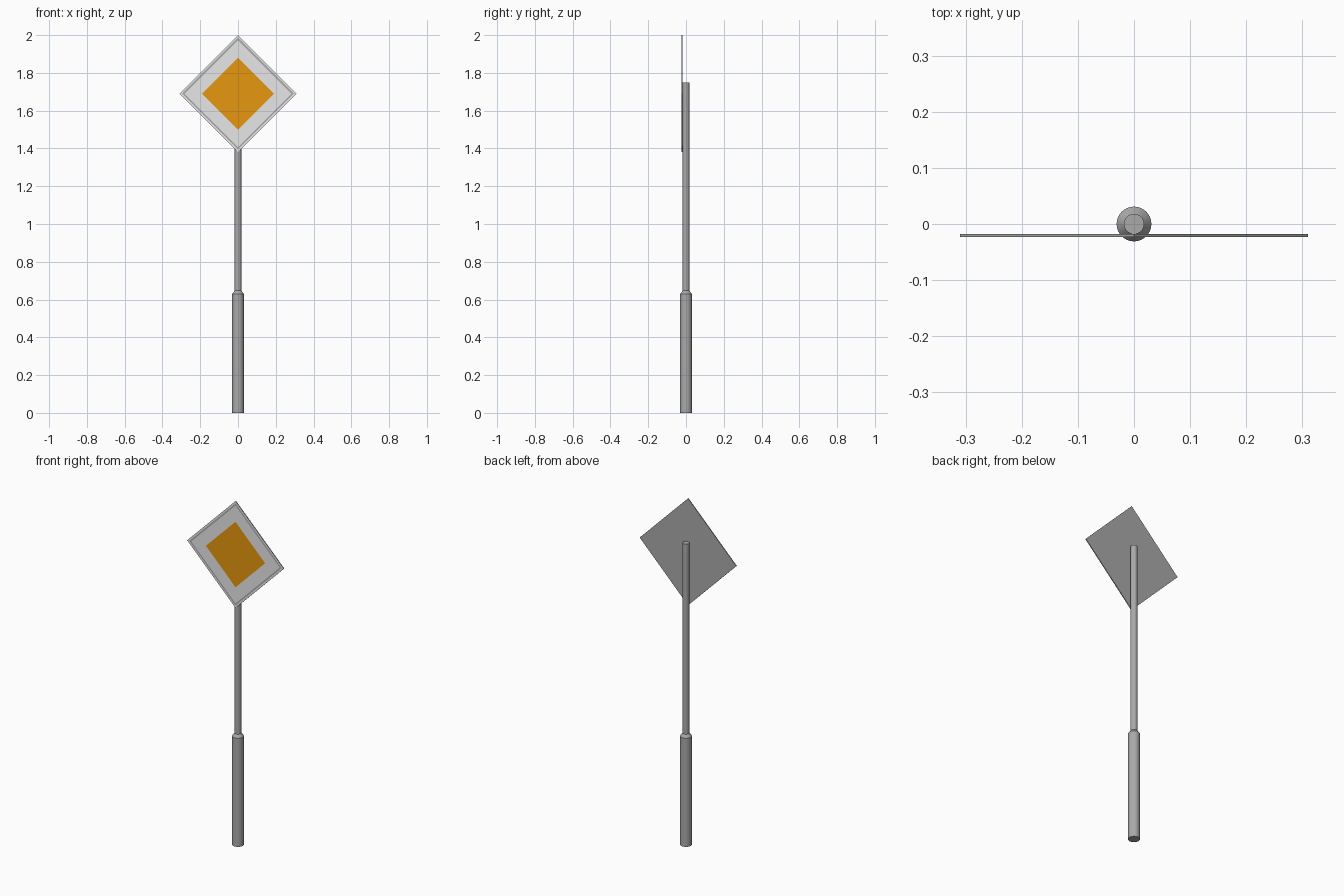
import bpy
import bmesh
from math import cos, sin, tau

cube = bpy.data.objects.get("Cube")
if cube:
    bpy.data.objects.remove(cube, do_unlink=True)


def material(name, color):
    mat = bpy.data.materials.new(name)
    mat.use_nodes = True
    mat.diffuse_color = (*color, 1)
    mat.node_tree.nodes["Principled BSDF"].inputs["Base Color"].default_value = (*color, 1)
    return mat


metal = material("grey metal", (0.4, 0.4, 0.4))
white = material("white paint", (0.8, 0.8, 0.8))
orange = material("orange paint", (0.8, 0.31, 0.005))


def make_object(name, bm, materials):
    mesh = bpy.data.meshes.new(name)
    bmesh.ops.recalc_face_normals(bm, faces=bm.faces)
    bm.to_mesh(mesh)
    bm.free()
    obj = bpy.data.objects.new(name, mesh)
    bpy.context.collection.objects.link(obj)
    for mat in materials:
        mesh.materials.append(mat)
    return obj


def ring(bm, points):
    return [bm.verts.new(p) for p in points]


def bridge(bm, a, b, index=0):
    for i in range(len(a)):
        j = (i + 1) % len(a)
        bm.faces.new((a[i], a[j], b[j], b[i])).material_index = index


# Post: wide foot sleeve, short taper and slim pole
SIDES = 32
profile = [(0.031, 0), (0.031, 0.63), (0.018, 0.647), (0.018, 1.75)]
bm = bmesh.new()
rings = [ring(bm, [(r * cos(tau * i / SIDES), r * sin(tau * i / SIDES), z)
                   for i in range(SIDES)]) for r, z in profile]
for low, high in zip(rings, rings[1:]):
    bridge(bm, low, high)
bm.faces.new(rings[0])
bm.faces.new(rings[-1])
post = make_object("post", bm, [metal])
bpy.context.view_layer.objects.active = post
post.select_set(True)
bpy.ops.object.shade_smooth_by_angle(angle=0.5)
post.select_set(False)

# Diamond sign: concentric painted bands on the front, bare metal behind
CENTRE, FRONT, BACK = 1.69, -0.023, -0.018


def diamond(bm, size, y):
    return ring(bm, [(size, y, CENTRE), (0, y, CENTRE + size),
                     (-size, y, CENTRE), (0, y, CENTRE - size)])


METAL, WHITE, ORANGE = range(3)
bm = bmesh.new()
back = diamond(bm, 0.31, BACK)
bm.faces.new(back).material_index = METAL
outer = diamond(bm, 0.31, FRONT)
bridge(bm, back, outer, METAL)
for size, band in [(0.295, WHITE), (0.284, METAL), (0.19, WHITE)]:
    inner = diamond(bm, size, FRONT)
    bridge(bm, outer, inner, band)
    outer = inner
bm.faces.new(outer).material_index = ORANGE
make_object("sign_plate", bm, [metal, white, orange])
